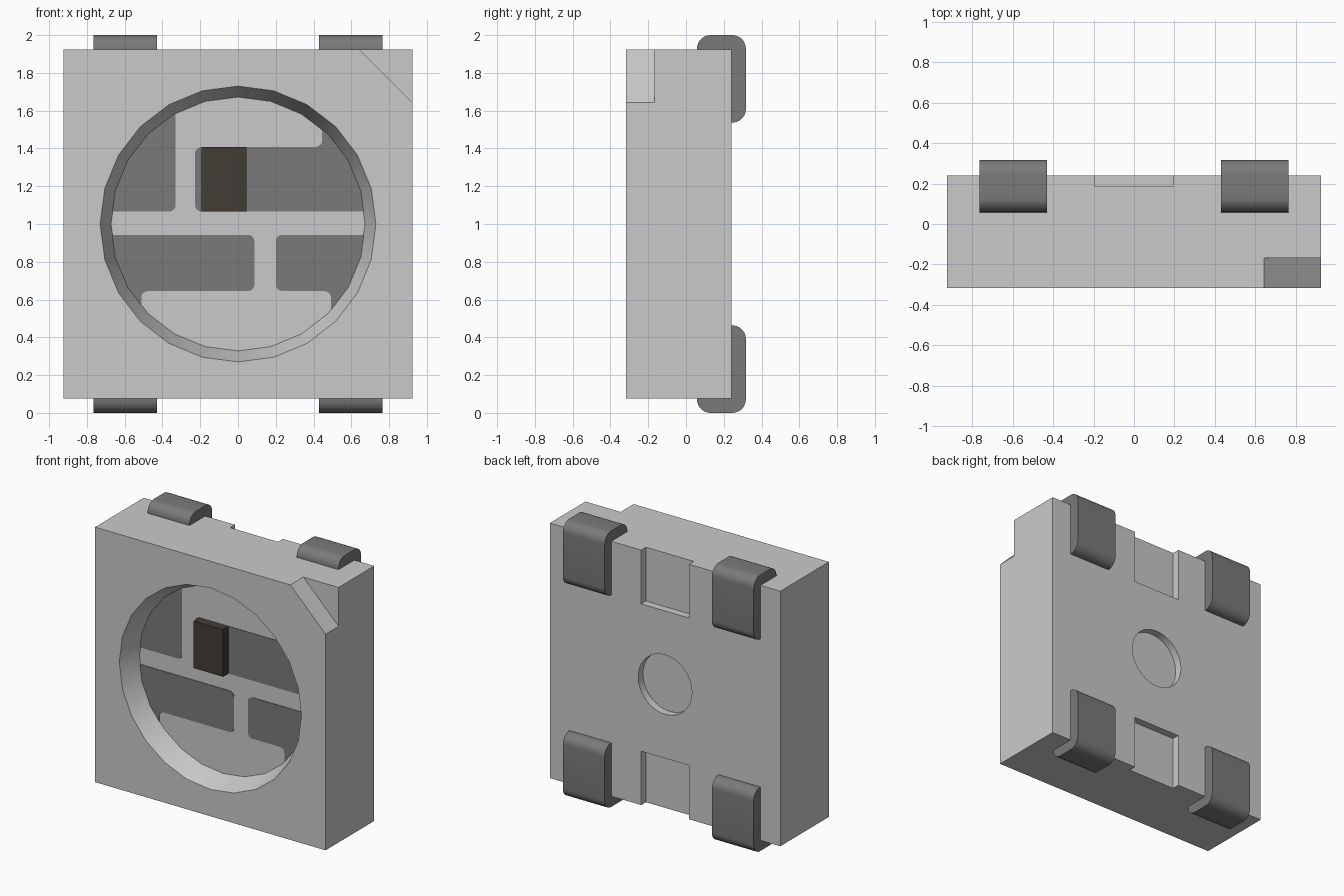
import bpy, bmesh, math
from mathutils import Vector

if "Cube" in bpy.data.objects:
    bpy.data.objects.remove(bpy.data.objects["Cube"], do_unlink=True)

FRONT, BACK, FLOOR = -0.317, 0.24, -0.168   # y of body front, body back, recess floor
HALF, MID = 0.924, 1.0                      # body half width, centre height
RIM_R, FLOOR_R = 0.73, 0.672                # recess radii


def material(name, rgb):
    m = bpy.data.materials.new(name)
    m.use_nodes = True
    m.diffuse_color = (*rgb, 1)
    bsdf = m.node_tree.nodes["Principled BSDF"]
    bsdf.inputs["Base Color"].default_value = (*rgb, 1)
    bsdf.inputs["Roughness"].default_value = 0.6
    return m


housing_mat = material("housing grey", (0.59, 0.59, 0.59))
metal_mat = material("dark metal", (0.195, 0.195, 0.195))
chip_mat = material("chip brown", (0.054, 0.045, 0.034))


def loft(name, ring_a, ring_b, mat=None):
    """Closed solid between two matching rings of points."""
    bm = bmesh.new()
    a = [bm.verts.new(p) for p in ring_a]
    b = [bm.verts.new(p) for p in ring_b]
    bm.faces.new(a)
    bm.faces.new(b)
    for i in range(len(a)):
        j = (i + 1) % len(a)
        bm.faces.new((a[i], a[j], b[j], b[i]))
    bmesh.ops.recalc_face_normals(bm, faces=bm.faces)
    me = bpy.data.meshes.new(name)
    bm.to_mesh(me)
    bm.free()
    ob = bpy.data.objects.new(name, me)
    bpy.context.collection.objects.link(ob)
    if mat:
        me.materials.append(mat)
    return ob


def plate(name, pts, y0, y1, mat=None):
    """Extrude an (x, z) outline along y."""
    return loft(name, [(x, y0, z) for x, z in pts], [(x, y1, z) for x, z in pts], mat)


def box(x0, x1, z0, z1):
    return [(x0, z0), (x1, z0), (x1, z1), (x0, z1)]


def arc(cx, cz, r, a0, a1, n):
    return [(cx + r * math.cos(math.radians(a0 + (a1 - a0) * i / n)),
             cz + r * math.sin(math.radians(a0 + (a1 - a0) * i / n))) for i in range(n + 1)]


def circle(r, n):
    return arc(0, MID, r, 0, 360, n)[:-1]


def rounded(pts, r=0.035, n=4):
    """Round each point flagged True; plain points are kept."""
    out = []
    for i, (x, z, flag) in enumerate(pts):
        p = Vector((x, z))
        if not flag:
            out.append((x, z))
            continue
        u = (Vector(pts[i - 1][:2]) - p).normalized() * r
        v = (Vector(pts[(i + 1) % len(pts)][:2]) - p).normalized() * r
        for k in range(n + 1):
            t = math.pi / 2 * k / n
            out.append(tuple(p + u * (1 - math.sin(t)) + v * (1 - math.cos(t))))
    return out


def activate(ob):
    bpy.ops.object.select_all(action="DESELECT")
    ob.select_set(True)
    bpy.context.view_layer.objects.active = ob


def smooth(ob):
    activate(ob)
    bpy.ops.object.shade_smooth_by_angle(angle=math.radians(30))


# Housing block
housing = plate("housing", box(-HALF, HALF, MID - HALF, MID + HALF), FRONT, BACK, housing_mat)

# Cutters: tapered front recess, corner notch, back dimple, back grooves
over = 0.05
slope = (RIM_R - FLOOR_R) / (FLOOR - FRONT)
recess = loft("recess_cutter",
              [(x, FRONT - over, z) for x, z in circle(RIM_R + slope * over, 24)],
              [(x, FLOOR, z) for x, z in circle(FLOOR_R, 24)])
top = MID + HALF
notch = plate("notch_cutter",
              [(0.642 - 0.1, top + 0.1), (HALF + 0.1, top - 0.282 - 0.1), (HALF + 0.1, top + 0.1)],
              FRONT - over, -0.168)
dimple = plate("dimple_cutter", circle(0.215, 48), BACK - 0.055, BACK + over)
groove_top = plate("groove_cutter_top", box(-0.192, 0.192, top - 0.39, top + over),
                   BACK - 0.055, BACK + over)
groove_low = plate("groove_cutter_low", box(-0.192, 0.192, MID - HALF - over, MID - HALF + 0.39),
                   BACK - 0.055, BACK + over)
for cutter in (recess, notch, dimple, groove_top, groove_low):
    cutter.hide_render = True
    mod = housing.modifiers.new("cut", "BOOLEAN")
    mod.operation = "DIFFERENCE"
    mod.solver = "EXACT"
    mod.object = cutter
    activate(housing)
    bpy.ops.object.modifier_apply(modifier=mod.name)
    bpy.data.objects.remove(cutter, do_unlink=True)
smooth(housing)

# Contact pads: outlines clipped by the recess wall
R = FLOOR_R + 0.003


def rim(a0, a1):
    """Wall points from angle a0 to a1, with the 15 degree corners between."""
    lo, hi = min(a0, a1), max(a0, a1)
    mids = [a for a in range(-360, 361, 15) if lo + 0.5 < a < hi - 0.5]
    if a0 > a1:
        mids.reverse()
    return [(R * math.cos(math.radians(a)), MID + R * math.sin(math.radians(a)), False)
            for a in [a0, *mids, a1]]


def at_z(z):
    return math.degrees(math.asin((z - MID) / R))


def at_x(x):
    return math.degrees(math.acos(x / R))


pads = {
    "pad_upper_right": [(-0.33, 1.066, True)] + rim(at_x(-0.33), 180 - at_z(1.066)),
    "pad_upper_left": [(0.445, 1.408, True), (-0.228, 1.408, True), (-0.228, 1.066, True)]
    + rim(at_z(1.066), at_x(0.445)),
    "pad_lower_right": [(-0.512, 0.645, True), (0.087, 0.645, True), (0.087, 0.943, True)]
    + rim(180 - at_z(0.943), 360 - at_x(-0.512)),
    "pad_lower_left": [(0.492, 0.645, True), (0.2, 0.645, True), (0.2, 0.943, True)]
    + rim(at_z(0.943), -at_x(0.492)),
}
for name, outline in pads.items():
    plate(name, rounded(outline), FLOOR - 0.004, FLOOR + 0.003, metal_mat)

# Chip
plate("chip", box(-0.192, 0.044, 1.066, 1.408), FLOOR - 0.065, FLOOR, chip_mat)

# Bent leads: L-shaped section in (y, z), mirrored to all four corners
r = 0.072
section = (arc(0.058 + r, 2 - r, r, 180, 90, 8) + arc(0.317 - r, 2 - r, r, 90, 0, 8)
           + arc(0.317 - r, 1.537 + r, r, 0, -90, 8)
           + [(BACK, 1.537), (BACK, top), (0.058, top)])
for vert, flip in (("upper", False), ("lower", True)):
    pts = [(y, 2 - z if flip else z) for y, z in section]
    for side, s in (("left", 1), ("right", -1)):
        lead = loft(f"lead_{vert}_{side}", [(s * 0.43, y, z) for y, z in pts],
                    [(s * 0.765, y, z) for y, z in pts], metal_mat)
        smooth(lead)
